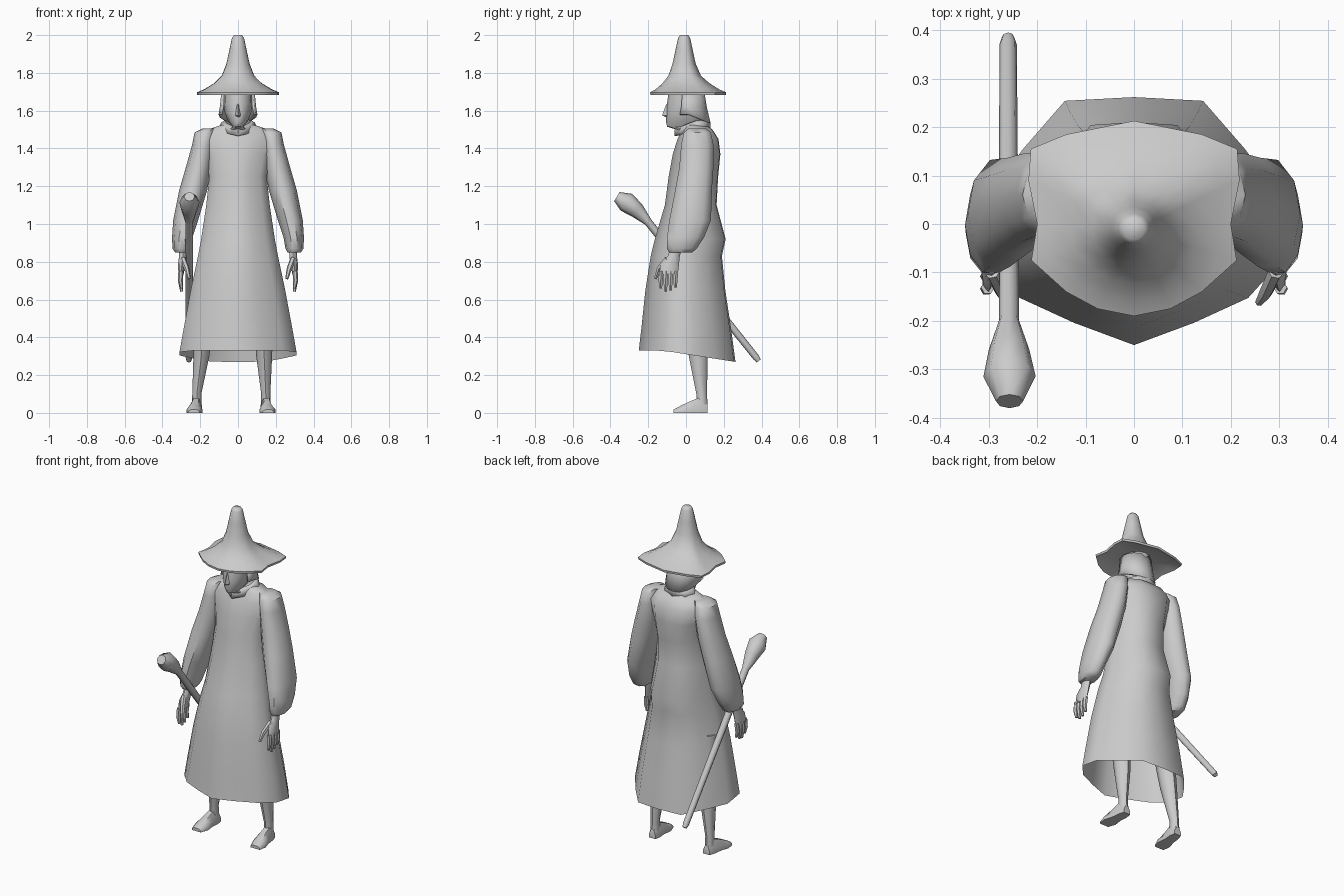
import bpy, bmesh, math
from mathutils import Vector

if "Cube" in bpy.data.objects:
    bpy.data.objects.remove(bpy.data.objects["Cube"])

grey = bpy.data.materials.new("plain_grey")
grey.diffuse_color = (0.6, 0.6, 0.6, 1)
grey.use_nodes = True
grey.node_tree.nodes["Principled BSDF"].inputs["Base Color"].default_value = grey.diffuse_color


def loft(name, rings, cap_start=True, cap_end=True, closed=True, thick=0, angle=50):
    """Skin a list of equal-length point rings."""
    bm = bmesh.new()
    rows = [[bm.verts.new(p) for p in r] for r in rings]
    n = len(rows[0])
    for a, b in zip(rows, rows[1:]):
        for i in range(n if closed else n - 1):
            j = (i + 1) % n
            bm.faces.new((a[i], a[j], b[j], b[i]))
    if cap_start:
        bm.faces.new(rows[0][::-1])
    if cap_end:
        bm.faces.new(rows[-1])
    bmesh.ops.recalc_face_normals(bm, faces=bm.faces)
    me = bpy.data.meshes.new(name)
    bm.to_mesh(me)
    bm.free()
    me.materials.append(grey)
    ob = bpy.data.objects.new(name, me)
    bpy.context.collection.objects.link(ob)
    if thick:
        m = ob.modifiers.new("thickness", "SOLIDIFY")
        m.thickness = thick
    bpy.ops.object.select_all(action='DESELECT')
    ob.select_set(True)
    bpy.context.view_layer.objects.active = ob
    bpy.ops.object.shade_smooth_by_angle(angle=math.radians(angle))
    return ob


def oval(z, cx, cy, rx, ry, n=10):
    return [(cx + rx * math.cos(2 * math.pi * i / n),
             cy + ry * math.sin(2 * math.pi * i / n), z) for i in range(n)]


def tube(name, pts, radii, n=8):
    """Round tube along a path."""
    pts = [Vector(p) for p in pts]
    rings = []
    for i, p in enumerate(pts):
        t = (pts[min(i + 1, len(pts) - 1)] - pts[max(i - 1, 0)]).normalized()
        u = Vector((1, 0, 0))
        u = (u - t * u.dot(t)).normalized()
        v = t.cross(u)
        rings.append([p + radii[i] * (u * math.cos(k * 2 * math.pi / n) + v * math.sin(k * 2 * math.pi / n))
                      for k in range(n)])
    return loft(name, rings)


def mirrored(half):
    """Complete an outline whose first and last points lie on x = 0."""
    return half + [(-x, y) for x, y in half[-2:0:-1]]


# robe: pointed front, squared back, open at the hem
outline = mirrored([(0, -1), (.4, -.82), (.76, -.62), (1, -.3), (1, .15), (.74, .58), (.46, .97), (0, 1)])
robe = [(.31, .31, -.25, .262), (.45, .287, -.236, .238), (.65, .25, -.215, .208), (.83, .212, -.187, .19),
        (.92, .195, -.165, .21), (1.1, .168, -.112, .162), (1.25, .152, -.092, .17), (1.37, .175, -.07, .182),
        (1.45, .2, -.045, .172), (1.5, .16, -.02, .14), (1.525, .085, -.01, .105)]
rings = []
for k, (z, rx, yf, yb) in enumerate(robe):
    c, d = (yf + yb) / 2, (yb - yf) / 2
    tilt = .04 if k == 0 else 0
    rings.append([(x * rx, c + y * d, z - tilt * max(y, -.5)) for x, y in outline])
loft("robe", rings, cap_start=False)

# sleeves, hands
for s, side in ((-1, "right"), (1, "left")):
    sleeve = [(1.505, .15, .06, .04, .05), (1.485, .175, .06, .055, .075), (1.42, .185, .06, .058, .09),
              (1.3, .208, .055, .068, .095), (1.18, .237, .04, .074, .102), (1.02, .277, .022, .066, .116),
              (.93, .295, -.002, .054, .103), (.87, .299, -.022, .048, .083), (.85, .297, -.028, .036, .065)]
    loft(side + "_sleeve", [oval(z, s * x, y, rx, ry) for z, x, y, rx, ry in sleeve])
    palm = [(.88, .292, -.05, .022, .03), (.83, .292, -.065, .02, .032),
            (.79, .297, -.085, .02, .048), (.735, .302, -.093, .014, .05)]
    loft(side + "_palm", [oval(z, s * x, y, rx, ry, 8) for z, x, y, rx, ry in palm])
    for i, low in enumerate((.665, .648, .642, .66)):
        y = -.053 - .026 * i
        tube(side + "_finger", [(s * .302, y, .75), (s * .305, y - .003, .7), (s * .298, y - .003, low)],
             (.014, .013, .008), 6)
    tube(side + "_thumb", [(s * .292, -.1, .815), (s * .272, -.142, .765), (s * .258, -.162, .71)],
         (.016, .014, .008), 6)

# bare legs and feet
for side, x0, x1, toe in (("right", -.17, -.218, -.012), ("left", .13, .147, .01)):
    leg = [(.7, x0, .03, .065, .075), (.4, x0 + (x1 - x0) * .35, .055, .048, .056),
           (.3, x0 + (x1 - x0) * .5, .065, .042, .05), (.1, x1, .083, .024, .028), (.03, x1, .085, .026, .03)]
    loft(side + "_leg", [oval(z, x, y, rx, ry, 8) for z, x, y, rx, ry in leg])
    foot = [(.115, .022, .045), (.08, .03, .085), (.03, .031, .065), (-.02, .042, .042), (-.065, .03, .018)]
    loft(side + "_foot", [[(x1 + toe * (.1 - y) * 8 + u * w, y, v * h) for u, v in
                           ((-1, 0), (1, 0), (1, .45), (.5, 1), (-.5, 1), (-1, .45))] for y, w, h in foot])

# head
face = [(1.46, .05, -.02, .085), (1.5, .052, -.05, .085), (1.515, .03, -.1, .08), (1.545, .052, -.107, .085),
        (1.59, .07, -.105, .095), (1.64, .078, -.1, .1), (1.71, .078, -.09, .1)]
loft("head", [oval(z, 0, (a + b) / 2, rx, (b - a) / 2, 12) for z, rx, a, b in face])
loft("nose", [[(-w, -.09, z), (0, y, z), (w, -.09, z)] for z, w, y in
              ((1.635, .01, -.104), (1.575, .02, -.127), (1.563, .014, -.1))])

# hair hanging under the hat at sides and back
arc = [math.radians(a) for a in range(-25, 206, 23)]
loft("hair", [[(rx * math.cos(a), .015 + ry * math.sin(a), z + .045 * (1 - max(0, math.sin(a))) * drop)
               for a in arc] for z, rx, ry, drop in
              ((1.7, .088, .082, 0), (1.62, .096, .095, 0), (1.535, .103, .115, 1))],
     cap_start=False, cap_end=False, closed=False, thick=.012)

# collar dipping to a point at the front
collar = mirrored([(0, -1), (.45, -.65), (.85, -.2), (1, .25), (.7, .75), (0, 1)])
loft("collar", [[(x * rx, .035 + y * ry, z + .03 * min(y + .2, .5)) for x, y in collar]
                for z, rx, ry in ((1.49, .105, .095), (1.525, .088, .095), (1.535, .07, .078))],
     cap_start=False, cap_end=False, thick=.01)

# pointed hat, brim outline blending to a round cone
brim = mirrored([(0, -.19), (.075, -.175), (.14, -.14), (.212, -.075), (.2, 0), (.218, .09),
                 (.213, .155), (.14, .185), (0, .213)])
hat = [(1.715, .085, .6), (1.7, .17, .1), (1.684, .21, 0), (1.697, .212, 0), (1.712, .178, .1), (1.745, .128, .4),
       (1.785, .087, .8), (1.85, .061, 1), (1.92, .046, 1), (1.985, .032, 1), (2.0, .022, 1)]
rings = []
for z, r, f in hat:
    ring = []
    for x, y in brim:
        k = r / .212
        d = math.hypot(x, y)
        ring.append(((1 - f) * x * k + f * x / d * r, (1 - f) * y * k + f * (y / d * r - .01), z))
    rings.append(ring)
loft("hat", rings, angle=60)

# club-headed walking staff
tube("staff", [(-.26, .385, .275), (-.26, .37, .295), (-.258, -.2, 1.01), (-.258, -.26, 1.072),
               (-.257, -.315, 1.115), (-.257, -.366, 1.145)],
     (.013, .018, .021, .042, .054, .028), 8)
